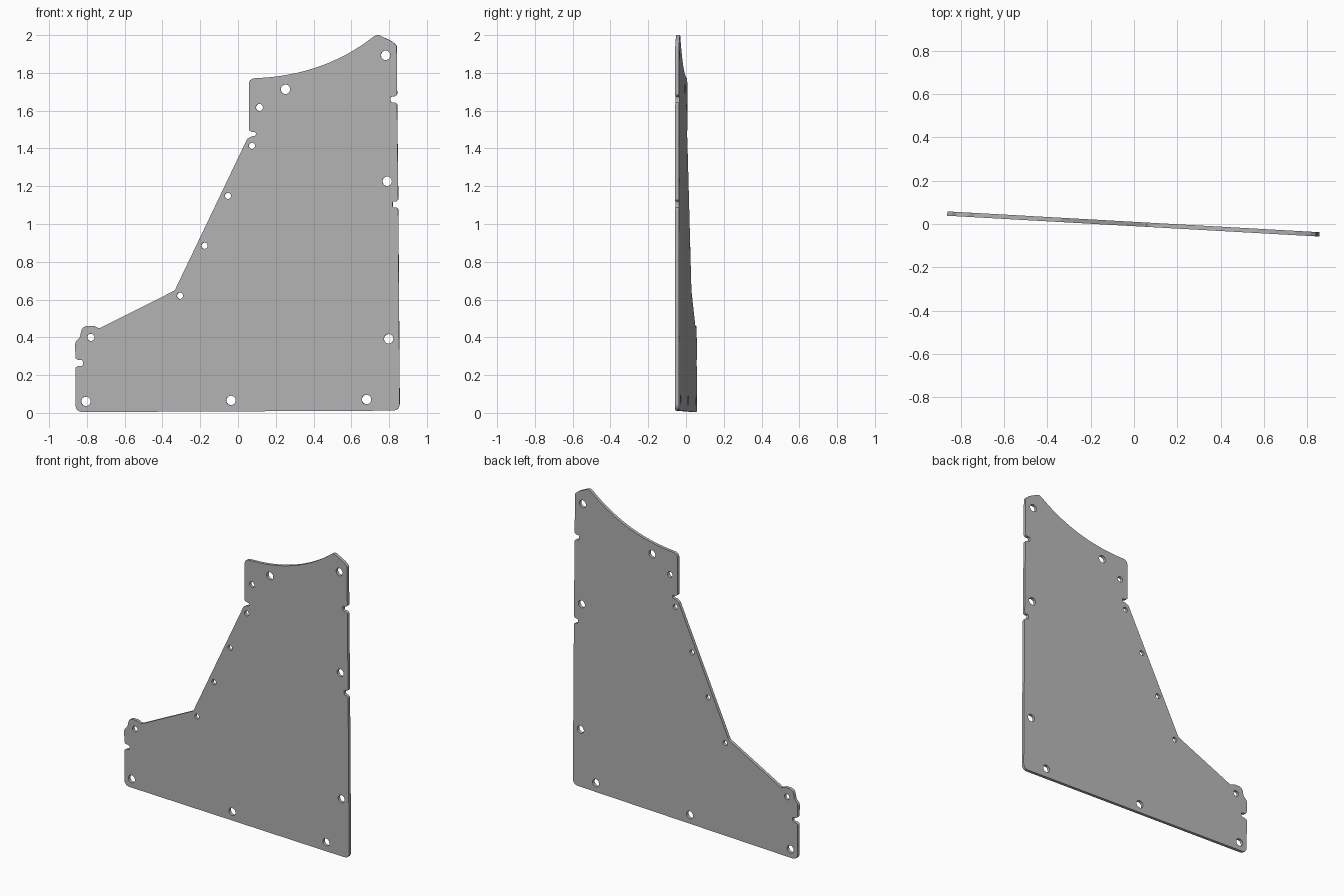
import bpy
from math import radians, cos, sin, pi
from mathutils import Vector

cube = bpy.data.objects.get("Cube")
if cube:
    bpy.data.objects.remove(cube, do_unlink=True)

THICKNESS = 0.02
TURN = radians(-3.2)


def rounded(corners, steps=6):
    """Replace every corner (x, z, radius) by a small fillet."""
    out = []
    for i, (x, z, r) in enumerate(corners):
        p = Vector((x, z))
        if r == 0:
            out.append(p)
            continue
        a = Vector(corners[i - 1][:2]) - p
        b = Vector(corners[(i + 1) % len(corners)][:2]) - p
        half = a.angle(b) / 2
        cut = min(r * cos(half) / sin(half), a.length * 0.48, b.length * 0.48)
        p0, p1 = p + a.normalized() * cut, p + b.normalized() * cut
        for k in range(steps + 1):
            t = k / steps
            out.append(p0 * (1 - t) ** 2 + p * 2 * t * (1 - t) + p1 * t * t)
    return out


def notch(x, z, depth, up):
    """Rounded slot cut into a vertical edge; depth is signed along x."""
    pts = [(x, z - 0.025, 0.01), (x + depth * 0.35, z - 0.016, 0.01),
           (x + depth, z - 0.016, 0.014), (x + depth, z + 0.016, 0.014),
           (x + depth * 0.35, z + 0.016, 0.01), (x, z + 0.025, 0.01)]
    return pts if up else pts[::-1]


def concave_top(start, mid, end, steps=24):
    """Sweep of the upper edge through three points."""
    a, m, b = Vector(start), Vector(mid), Vector(end)
    c = 2 * m - (a + b) / 2
    pts = [a * (1 - t) ** 2 + c * 2 * t * (1 - t) + b * t * t
           for t in (k / steps for k in range(steps + 1))]
    return [(p.x, p.y, 0) for p in pts]


# Plate outline, clockwise from the lower outer corner
outline = [(-0.861, 0.004, 0.04)]
outline += notch(-0.862, 0.264, 0.04, True)
outline += [(-0.863, 0.375, 0.03), (-0.838, 0.40, 0.02), (-0.825, 0.46, 0.05),
            (-0.765, 0.46, 0.03), (-0.735, 0.447, 0.02),
            (-0.335, 0.648, 0.03), (0.05, 1.452, 0.02),
            (0.072, 1.464, 0.01), (0.095, 1.466, 0.012), (0.095, 1.488, 0.012),
            (0.072, 1.488, 0.01), (0.058, 1.496, 0.01), (0.058, 1.77, 0.035)]
outline += concave_top((0.13, 1.774), (0.442, 1.838), (0.71, 1.985))
outline += [(0.738, 2.005, 0.03), (0.815, 1.968, 0.03), (0.842, 1.945, 0.02)]
outline += notch(0.844, 1.66, -0.035, False)
outline += notch(0.850, 1.104, -0.03, False)
outline += [(0.858, 0.012, 0.04)]

# Bolt holes (x, z) by radius
holes = {
    0.025: [(0.783, 1.893), (0.252, 1.713), (0.791, 1.226), (0.799, 0.392),
            (0.682, 0.071), (-0.037, 0.066), (-0.806, 0.061)],
    0.019: [(0.114, 1.617), (-0.78, 0.40)],
    0.0165: [(0.074, 1.414), (-0.053, 1.149), (-0.177, 0.885), (-0.307, 0.62)],
}


def add_loop(curve, points):
    spline = curve.splines.new("POLY")
    spline.points.add(len(points) - 1)
    for sp, (x, z) in zip(spline.points, points):
        sp.co = (x, z, 0, 1)
    spline.use_cyclic_u = True


# Filled, extruded profile with the holes left open
curve = bpy.data.curves.new("plate_profile", "CURVE")
curve.dimensions = "2D"
curve.fill_mode = "BOTH"
curve.extrude = THICKNESS / 2
add_loop(curve, rounded(outline))
for radius, centres in holes.items():
    for cx, cz in centres:
        add_loop(curve, [(cx + radius * cos(2 * pi * k / 24),
                          cz + radius * sin(2 * pi * k / 24)) for k in range(24)])

plate = bpy.data.objects.new("side_plate", curve)
bpy.context.collection.objects.link(plate)
plate.rotation_euler = (radians(90), 0, TURN)

# Grey metal
grey = bpy.data.materials.new("plate_grey")
grey.use_nodes = True
colour = (0.45, 0.45, 0.45, 1)
grey.diffuse_color = colour
grey.node_tree.nodes["Principled BSDF"].inputs["Base Color"].default_value = colour
curve.materials.append(grey)

# Turn into a mesh with crisp rims and smooth hole walls
bpy.ops.object.select_all(action="DESELECT")
plate.select_set(True)
bpy.context.view_layer.objects.active = plate
bpy.ops.object.convert(target="MESH")
bpy.ops.object.shade_smooth_by_angle(angle=radians(30))
